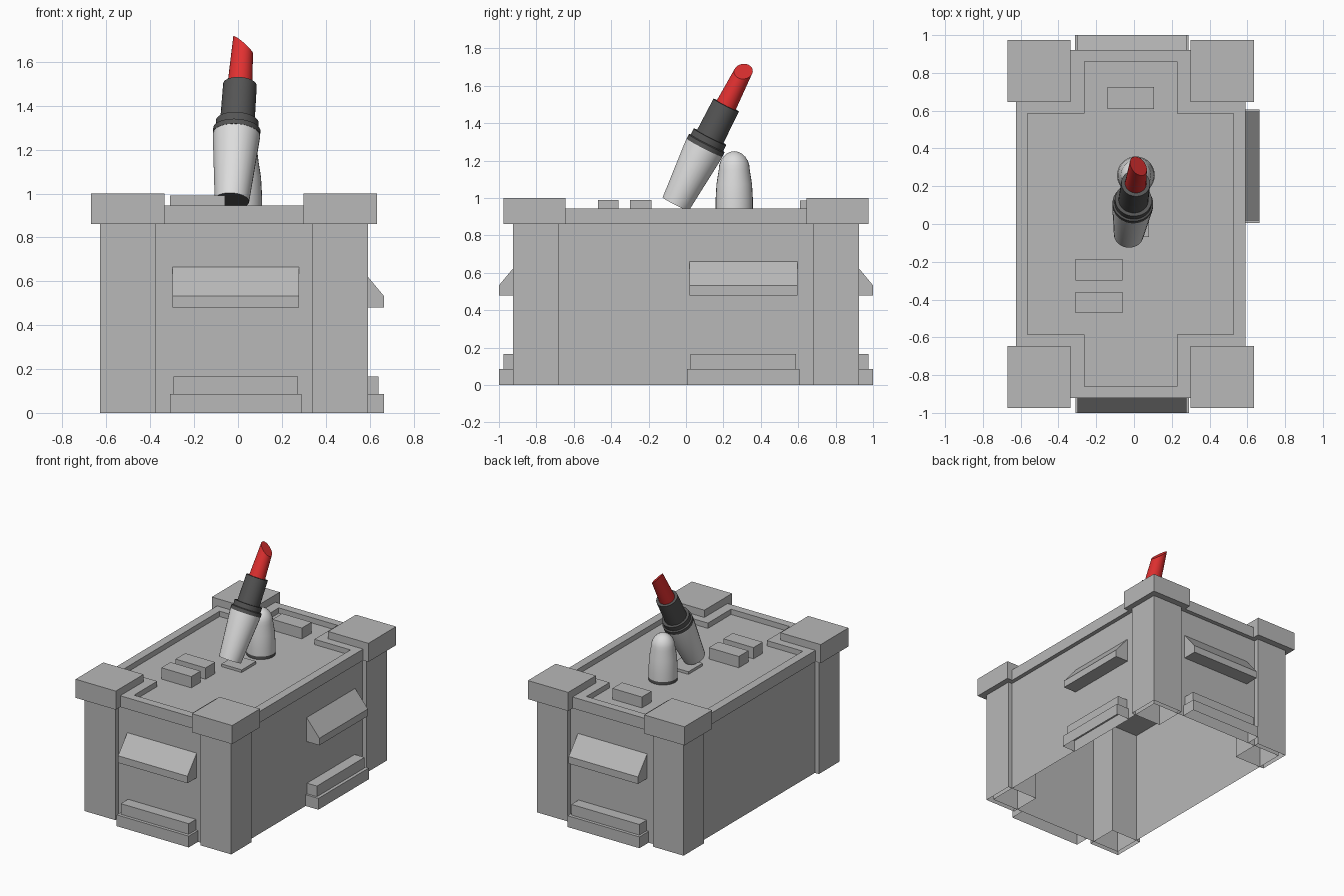
import bpy, bmesh, math
from mathutils import Vector

cube = bpy.data.objects.get("Cube")
if cube:
    bpy.data.objects.remove(cube, do_unlink=True)


def material(name, rgb):
    m = bpy.data.materials.new(name)
    m.use_nodes = True
    m.diffuse_color = (*rgb, 1)
    m.node_tree.nodes["Principled BSDF"].inputs["Base Color"].default_value = (*rgb, 1)
    return m


GREY = material("concrete grey", (0.48, 0.48, 0.48))
WHITE = material("off white", (0.72, 0.72, 0.72))
DARK = material("charcoal", (0.09, 0.09, 0.09))
RED = material("bright red", (0.76, 0.03, 0.03))
CX = -0.018  # centre line of the building


def finish(name, bm, mats):
    bmesh.ops.recalc_face_normals(bm, faces=bm.faces)
    mesh = bpy.data.meshes.new(name)
    bm.to_mesh(mesh)
    bm.free()
    for m in mats:
        mesh.materials.append(m)
    ob = bpy.data.objects.new(name, mesh)
    bpy.context.collection.objects.link(ob)
    return ob


def box(name, x, y, z, open_faces=()):
    """Box from ranges; open_faces lists '-z' or '+z' sides left off."""
    bm = bmesh.new()
    bmesh.ops.create_cube(bm, size=1)
    for v in bm.verts:
        v.co = [r[0] if c < 0 else r[1] for c, r in zip(v.co, (x, y, z))]
    bm.normal_update()
    gone = [f for f in bm.faces if (f.normal.z < -0.5 and "-z" in open_faces)
            or (f.normal.z > 0.5 and "+z" in open_faces)]
    bmesh.ops.delete(bm, geom=gone, context="FACES")
    return finish(name, bm, [GREY])


def span(a, b, sign, centre=0):
    return sorted((centre + sign * a, centre + sign * b))


# Walls and roof floor
box("walls", (CX - 0.577, CX + 0.577), (-0.89, 0.89), (0, 0.86), ("-z", "+z"))
box("roof_slab", (CX - 0.608, CX + 0.608), (-0.922, 0.922), (0.86, 0.905))

# Corner pillars, corner caps and the parapet behind the caps
for sx, side in ((-1, "right"), (1, "left")):
    for sy, end in ((-1, "front"), (1, "back")):
        tag = f"{end}_{side}"
        box("pillar_" + tag, span(0.355, 0.61, sx, CX), span(0.683, 0.926, sy),
            (0, 0.86), ("-z",))
        box("corner_cap_" + tag, span(0.317, 0.652, sx, CX), span(0.645, 0.975, sy), (0.86, 1.0))
        box("parapet_corner_" + tag, span(0.245, 0.608, sx, CX), span(0.585, 0.922, sy), (0.9, 0.945))
    box("parapet_" + side, span(0.545, 0.608, sx, CX), (-0.585, 0.585), (0.9, 0.945))
for sy, end in ((-1, "front"), (1, "back")):
    box("parapet_" + end, (CX - 0.245, CX + 0.245), span(0.86, 0.922, sy), (0.9, 0.945))

# Rooftop vents and the plate under the tilted tube
box("vent_front", (-0.31, -0.06), (-0.47, -0.36), (0.9, 0.99))
box("vent_middle", (-0.31, -0.06), (-0.3, -0.185), (0.9, 0.99))
box("vent_back", (-0.14, 0.105), (0.61, 0.725), (0.9, 0.987))
box("tube_plate", (-0.09, 0.08), (-0.07, 0.1), (0.9, 0.925))


# Awning and two steps, laid out by side: out = outward, along = wall direction
def entrance(tag, out, along, middle, wall):
    out, along = Vector(out), Vector(along)
    profile = ((wall, 0.48), (wall + 0.11, 0.48), (wall + 0.11, 0.533), (wall, 0.665))
    bm = bmesh.new()
    verts = [bm.verts.new(out * d + along * (middle - 0.288) + Vector((0, 0, z)))
             for d, z in profile]
    face = bm.faces.new(verts)
    new = bmesh.ops.extrude_face_region(bm, geom=[face])["geom"]
    bmesh.ops.translate(bm, vec=along * 0.577,
                        verts=[g for g in new if isinstance(g, bmesh.types.BMVert)])
    finish("awning_" + tag, bm, [GREY])
    for name, half, depth, z in (("lower_step_", 0.3, 0.11, (0, 0.085)),
                                 ("upper_step_", 0.283, 0.086, (0.085, 0.165))):
        a = out * wall + along * (middle - half)
        b = out * (wall + depth) + along * (middle + half)
        box(name + tag, sorted((a.x, b.x)), sorted((a.y, b.y)), z,
            ("-z",) if z[0] == 0 else ())


entrance("front", (0, -1, 0), (1, 0, 0), -0.01, 0.89)
entrance("back", (0, 1, 0), (1, 0, 0), -0.012, 0.89)
entrance("left", (1, 0, 0), (0, 1, 0), 0.306, 0.555)


# Turned parts
def lathe(profile, segments=28):
    bm = bmesh.new()
    verts = [bm.verts.new((r, 0, z)) for r, z in profile]
    edges = [bm.edges.new(p) for p in zip(verts, verts[1:])]
    bmesh.ops.spin(bm, geom=verts + edges, cent=(0, 0, 0), axis=(0, 0, 1),
                   angle=math.tau, steps=segments)
    bmesh.ops.remove_doubles(bm, verts=bm.verts, dist=0.0005)
    return bm


def smooth(ob):
    bpy.ops.object.select_all(action="DESELECT")
    ob.select_set(True)
    bpy.context.view_layer.objects.active = ob
    bpy.ops.object.shade_smooth_by_angle(angle=math.radians(35))


# Standing domed lid with a dark foot
dome = [(0.083 * math.cos(a), 0.245 + 0.1 * math.sin(a))
        for a in (math.radians(15 * i) for i in range(7))]
bm = lathe([(0, 0), (0.1, 0), (0.1, 0.022), (0.1, 0.08), (0.095, 0.17)] + dome)
for f in bm.faces:
    f.material_index = int(f.calc_center_median().z < 0.022)
lid = finish("domed_lid", bm, [WHITE, DARK])
lid.location = (0.01, 0.258, 0.905)
smooth(lid)

# Tilted tube: pale sleeve, dark collar and stem, red stick
axis = Vector((0.062, 0.453, 0.888)).normalized()
base = Vector((-0.028, -0.055, 0.967))
turn = axis.to_track_quat("Z", "Y")


def tilted(name, bm, mats):
    bmesh.ops.rotate(bm, verts=bm.verts, cent=(0, 0, 0), matrix=turn.to_matrix())
    bmesh.ops.translate(bm, verts=bm.verts, vec=base)
    return finish(name, bm, mats)


bm = lathe([(0, 0), (0.079, 0), (0.108, 0.33), (0.106, 0.345), (0, 0.345)])
for f in bm.faces:
    f.material_index = int(f.calc_center_median().z < 0.001)
smooth(tilted("tube_sleeve", bm, [WHITE, DARK]))
smooth(tilted("tube_collar", lathe([(0, 0.34), (0.108, 0.34), (0.108, 0.365), (0.098, 0.37),
                                    (0.098, 0.405), (0, 0.405)]), [DARK]))
smooth(tilted("tube_stem", lathe([(0, 0.4), (0.079, 0.4), (0.077, 0.595), (0, 0.595)]), [DARK]))

# Red stick with a slanted cut tip
bm = lathe([(0, 0.59), (0.057, 0.59), (0.043, 0.9), (0, 0.9)])
bmesh.ops.rotate(bm, verts=bm.verts, cent=(0, 0, 0), matrix=turn.to_matrix())
bmesh.ops.translate(bm, verts=bm.verts, vec=base)
cut = bmesh.ops.bisect_plane(bm, geom=bm.verts[:] + bm.edges[:] + bm.faces[:],
                             plane_co=base + axis * 0.8, plane_no=(0.68, 0.2, 0.7),
                             clear_outer=True)
rim = [g for g in cut["geom_cut"] if isinstance(g, bmesh.types.BMEdge)]
bmesh.ops.contextual_create(bm, geom=rim)
smooth(finish("red_stick", bm, [RED]))
